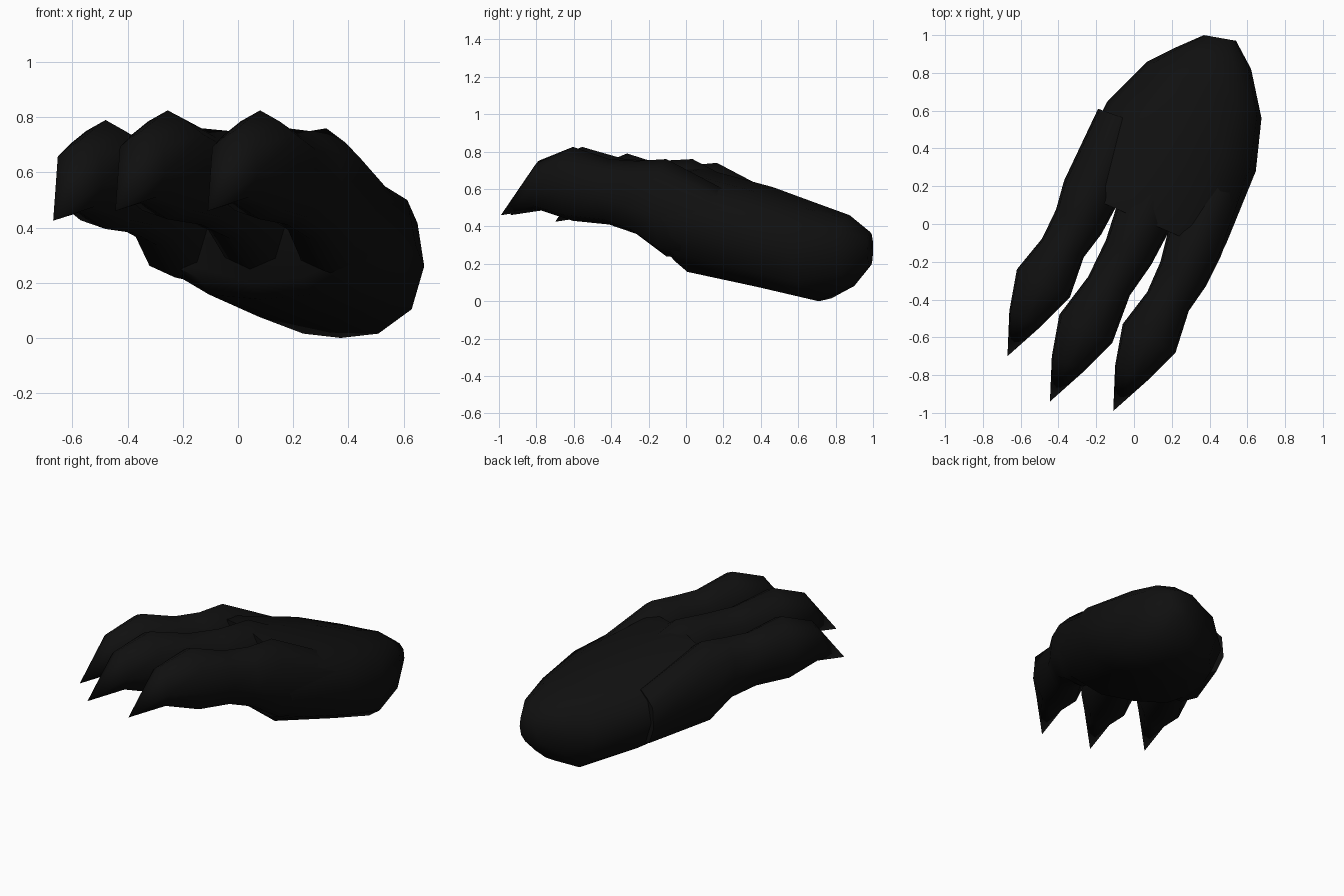
import bpy, bmesh, math
from mathutils import Vector

cube = bpy.data.objects.get("Cube")
if cube:
    bpy.data.objects.remove(cube)

black = bpy.data.materials.new("soft_black")
black.use_nodes = True
colour = (0.005, 0.005, 0.005, 1)
black.diffuse_color = colour
black.node_tree.nodes["Principled BSDF"].inputs["Base Color"].default_value = colour

# Cross-sections: across from -1 to 1, up from 0 to 1
TOE = [(-1, .4), (-.92, .78), (-.5, .9), (0, 1), (.5, .9), (.92, .78),
       (1, .4), (.65, .08), (0, 0), (-.65, .08)]
BODY = [(-1, .5), (-.92, .74), (-.55, .93), (0, 1), (.55, .96), (.92, .8),
        (1, .5), (.85, .2), (.45, .03), (0, 0), (-.45, .03), (-.85, .2)]


def loft(name, section, rings, tip=None):
    """Skin rings given as (right xy, left xy, top z, bottom z)."""
    bm = bmesh.new()
    loops = []
    for a, b, top, bottom in rings:
        a, b = Vector(a), Vector(b)
        loop = []
        for u, v in section:
            p = a.lerp(b, (u + 1) / 2)
            loop.append(bm.verts.new((p.x, p.y, bottom + v * (top - bottom))))
        loops.append(loop)
    n = len(section)
    for r, s in zip(loops, loops[1:]):
        for i in range(n):
            j = (i + 1) % n
            bm.faces.new((r[i], r[j], s[j], s[i]))
    bm.faces.new(loops[0])
    if tip:
        point = bm.verts.new(tip)
        for i in range(n):
            bm.faces.new((loops[-1][i], loops[-1][(i + 1) % n], point))
    else:
        bm.faces.new(loops[-1])
    bmesh.ops.recalc_face_normals(bm, faces=bm.faces)
    mesh = bpy.data.meshes.new(name)
    bm.to_mesh(mesh)
    bm.free()
    mesh.materials.append(black)
    obj = bpy.data.objects.new(name, mesh)
    bpy.context.collection.objects.link(obj)
    bpy.ops.object.select_all(action='DESELECT')
    obj.select_set(True)
    bpy.context.view_layer.objects.active = obj
    bpy.ops.object.shade_smooth_by_angle(angle=math.radians(60))


# Foot from heel to the toe roots
loft("foot", BODY, [
    ((.37, 1.0), (.54, .97), .37, .19),
    ((.21, .93), (.62, .82), .46, .07),
    ((.07, .86), (.675, .56), .52, 0),
    ((-.14, .65), (.645, .28), .61, .06),
    ((-.33, .29), (.49, -.10), .71, .14),
    ((-.37, .20), (.46, -.16), .71, .20),
])

# Outer toe rings, each with its blend from claw spacing to root spacing
TOE_RINGS = [
    ((.36, .34), (.61, .25), .55, .20, 1),
    ((.18, -.04), (.46, -.17), .76, .24, 1),
    ((.14, -.20), (.38, -.33), .75, .36, .7),
    ((.07, -.36), (.29, -.46), .76, .41, .35),
    ((-.06, -.53), (.22, -.68), .825, .43, 0),
    ((-.10, -.75), (.07, -.83), .75, .49, 0),
]
TIP = Vector((-.11, -.99, .46))

# Toes with pointed claws: offset at the claw and at the root
for name, front, root in [
    ("left_toe", (0, 0, 0), (0, 0, 0)),
    ("middle_toe", (-.335, .05, 0), (-.27, .14, 0)),
    ("right_toe", (-.56, .29, -.035), (-.55, .27, -.02)),
]:
    front, root = Vector(front), Vector(root)
    rings = []
    for a, b, top, bottom, t in TOE_RINGS:
        d = front.lerp(root, t)
        rings.append((Vector(a) + d.xy, Vector(b) + d.xy, top + d.z, bottom + d.z))
    loft(name, TOE, rings, TIP + front)
